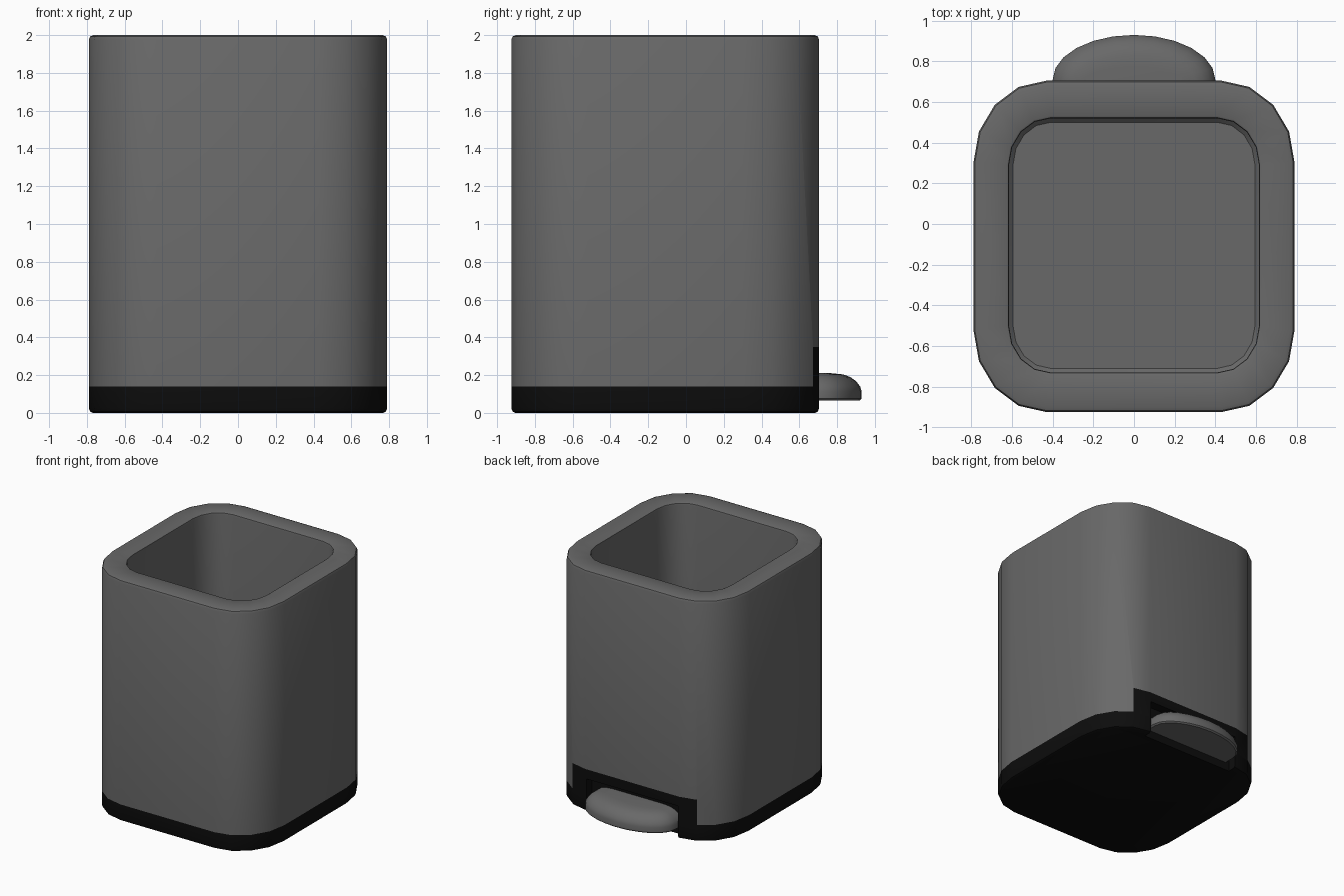
import bpy, bmesh, math

if "Cube" in bpy.data.objects:
    bpy.data.objects.remove(bpy.data.objects["Cube"])


def material(name, value):
    m = bpy.data.materials.new(name)
    m.diffuse_color = (value, value, value, 1)
    m.use_nodes = True
    m.node_tree.nodes["Principled BSDF"].inputs["Base Color"].default_value = m.diffuse_color
    return m


dark_grey = material("dark_grey", 0.14)
black = material("black", 0.004)


def loft(name, rings, mat):
    """Skin a stack of equal-length point rings and cap both ends."""
    bm = bmesh.new()
    loops = [[bm.verts.new(p) for p in ring] for ring in rings]
    n = len(loops[0])
    for a, b in zip(loops, loops[1:]):
        for i in range(n):
            j = (i + 1) % n
            bm.faces.new((a[i], a[j], b[j], b[i]))
    bm.faces.new(loops[0][::-1])
    bm.faces.new(loops[-1])
    bmesh.ops.recalc_face_normals(bm, faces=bm.faces)
    mesh = bpy.data.meshes.new(name)
    bm.to_mesh(mesh)
    bm.free()
    ob = bpy.data.objects.new(name, mesh)
    bpy.context.collection.objects.link(ob)
    if mat:
        mesh.materials.append(mat)
    return ob


def rounded(hx, y0, y1, rx, ry, z):
    """Rounded rectangle with four segments per corner."""
    pts = []
    corners = [(hx - rx, y1 - ry), (rx - hx, y1 - ry), (rx - hx, y0 + ry), (hx - rx, y0 + ry)]
    for k, (cx, cy) in enumerate(corners):
        for s in range(5):
            a = math.pi / 2 * (k + s / 4)
            pts.append((cx + rx * math.cos(a), cy + ry * math.sin(a), z))
    return pts


def outer(d, z):
    return rounded(0.79 - d, -0.925 + d, 0.705 - d, 0.36 - d, 0.405 - d, z)


def inner(d, z):
    return rounded(0.615 + d, -0.73 - d, 0.52 + d, 0.205 + d, 0.23 + d, z)


def box(x, y0, y1, z0, z1):
    return loft("cutter", [[(-x, y0, z), (x, y0, z), (x, y1, z), (-x, y1, z)] for z in (z0, z1)], None)


def boolean(ob, cutter, op):
    mod = ob.modifiers.new("cut", 'BOOLEAN')
    mod.object, mod.operation, mod.solver = cutter, op, 'EXACT'
    bpy.context.view_layer.objects.active = ob
    bpy.ops.object.modifier_apply(modifier=mod.name)
    bpy.data.objects.remove(cutter)


def smooth(ob, angle=35):
    bpy.ops.object.select_all(action='DESELECT')
    ob.select_set(True)
    bpy.context.view_layer.objects.active = ob
    bpy.ops.object.shade_smooth_by_angle(angle=math.radians(angle))


# Bin body: outer wall, rounded rim, inner wall and floor
body = loft("bin_body", [
    outer(0, 0.14), outer(0, 1.975), outer(0.007, 1.993), outer(0.025, 2.0),
    inner(0.012, 2.0), inner(0.003, 1.995), inner(0, 1.98),
    inner(0, 0.22), inner(-0.02, 0.2)], dark_grey)
boolean(body, box(0.57, 0.6, 0.9, 0.0, 0.35), 'DIFFERENCE')

# Black base with the raised pedal surround, opened for the pedal
base = loft("base", [outer(0.022, 0), outer(0.007, 0.007), outer(0, 0.025), outer(0, 0.14)], black)
surround = loft("pedal_surround", [outer(0, 0.1), outer(0, 0.4)], black)
boolean(surround, box(0.57, 0.6, 0.9, 0.12, 0.35), 'INTERSECT')
boolean(base, surround, 'UNION')
boolean(base, box(0.42, 0.63, 0.9, -0.1, 0.27), 'DIFFERENCE')

# Half-oval domed pedal, reaching back into the recess
profile = [(0.012, 0.065), (0, 0.075), (0, 0.115), (0.008, 0.14), (0.03, 0.168),
           (0.06, 0.19), (0.10, 0.204), (0.16, 0.21)]
rings = []
for d, z in profile:
    ring = [((0.4 - d) * math.cos(a), 0.71 + (0.22 - d) * math.sin(a), z)
            for a in (math.pi * i / 12 for i in range(13))]
    ring += [(-(0.4 - d), 0.625, z), (0.4 - d, 0.625, z)]
    rings.append(ring)
pedal = loft("pedal", rings, dark_grey)

for part in (body, base, pedal):
    smooth(part)
